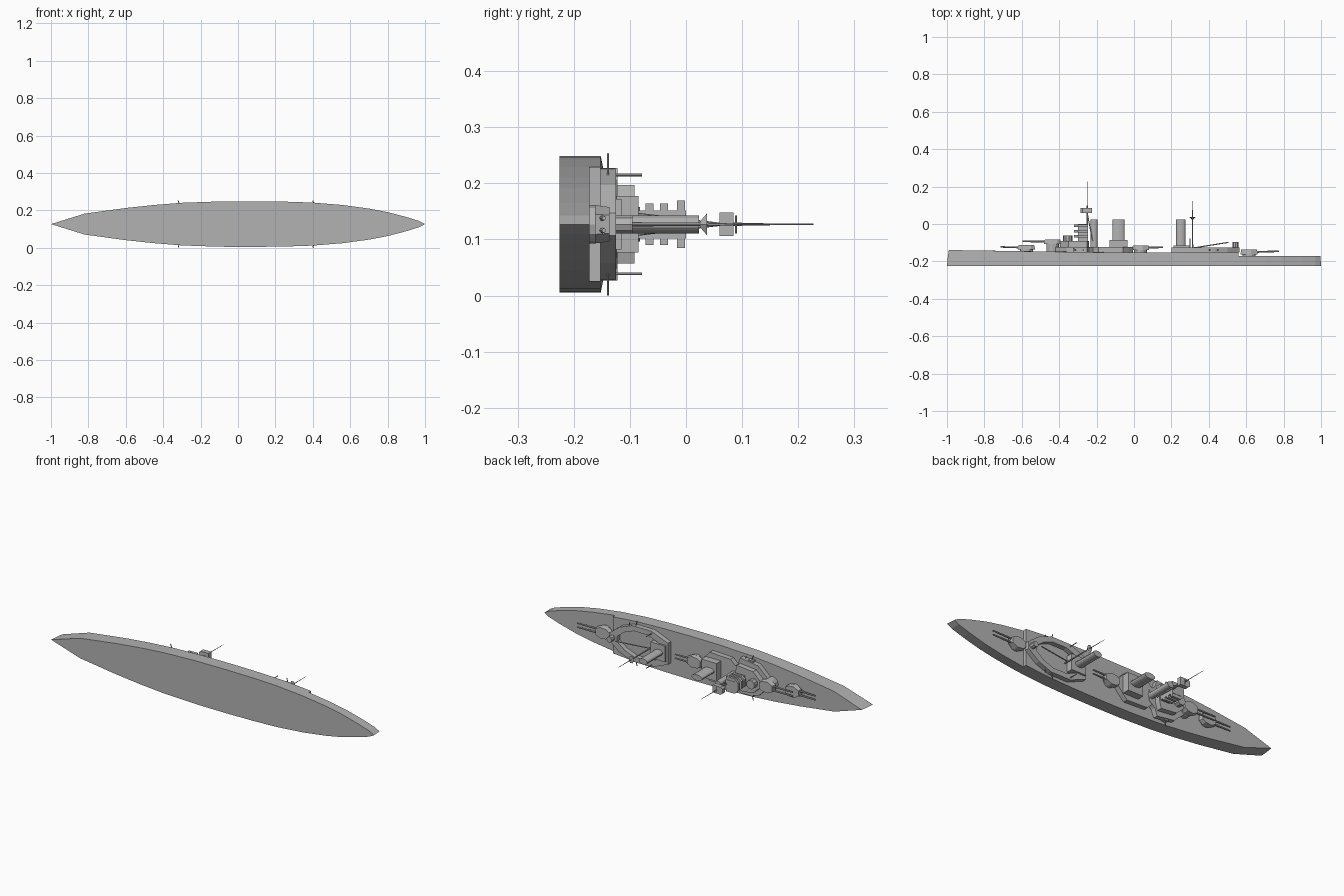
import bpy, bmesh, math
from mathutils import Vector

if "Cube" in bpy.data.objects:
    bpy.data.objects.remove(bpy.data.objects["Cube"])

# The ship lies on its side: x = length, y = height above keel, z = beam
ZC = 0.127
grey = bpy.data.materials.new("warship_grey")
grey.diffuse_color = (0.45, 0.45, 0.45, 1)
grey.use_nodes = True
grey.node_tree.nodes["Principled BSDF"].inputs["Base Color"].default_value = grey.diffuse_color


def finish(name, bm):
    bmesh.ops.recalc_face_normals(bm, faces=bm.faces)
    me = bpy.data.meshes.new(name)
    bm.to_mesh(me)
    bm.free()
    me.materials.append(grey)
    ob = bpy.data.objects.new(name, me)
    bpy.context.collection.objects.link(ob)
    return ob


def prism(name, outline, h0, h1, top=None):
    """Extrude an (x, beam) outline from height h0 to h1, optionally to another top outline."""
    bm = bmesh.new()
    a = [bm.verts.new((x, h0, ZC + w)) for x, w in outline]
    b = [bm.verts.new((x, h1, ZC + w)) for x, w in (top or outline)]
    n = len(a)
    bm.faces.new(a)
    bm.faces.new(b)
    for i in range(n):
        bm.faces.new((a[i], a[(i + 1) % n], b[(i + 1) % n], b[i]))
    return finish(name, bm)


def mirrored(half):
    """Close a one-sided outline by mirroring it over the centreline."""
    return half + [(x, -w) for x, w in reversed(half) if w > 0]


def box(name, x0, x1, half, h0, h1, w=0):
    return prism(name, [(x0, w - half), (x1, w - half), (x1, w + half), (x0, w + half)], h0, h1)


def oval(cx, rx, rw, n=12):
    return [(cx + rx * math.cos(2 * math.pi * i / n), rw * math.sin(2 * math.pi * i / n)) for i in range(n)]


def rod(name, p, q, r0, r1=None, n=8):
    """Tapered rod between two (x, height, beam) points."""
    p, q = (Vector((v[0], v[1], ZC + v[2])) for v in (p, q))
    bm = bmesh.new()
    bmesh.ops.create_cone(bm, cap_ends=True, segments=n, radius1=r0, radius2=r1 or r0, depth=(q - p).length)
    rot = (q - p).to_track_quat('Z', 'Y')
    for v in bm.verts:
        v.co = rot @ v.co + (p + q) / 2
    return finish(name, bm)


# Hull with a full-length lower body and a raised forward deck
side = [(-0.82, 0.056), (-0.6, 0.086), (-0.45, 0.102), (-0.3, 0.114), (-0.1, 0.121), (0.08, 0.122),
        (0.25, 0.120), (0.4, 0.115), (0.56, 0.102)]
aft = [(0.7, 0.083), (0.8, 0.064), (0.9, 0.038), (0.97, 0.016), (1.0, 0)]
prism("hull", mirrored([(-1, 0)] + side + aft), -0.225, -0.172,
      mirrored([(-0.995, 0)] + side + aft[:-1] + [(0.997, 0)]))
deck = prism("forward_deck", mirrored([(-0.995, 0)] + side), -0.172, -0.152,
             mirrored([(-0.99, 0)] + side))
for v in deck.data.vertices:  # sheer rising to the bow
    if v.co.y > -0.16 and v.co.x < -0.2:
        v.co.y += 0.013 * (-0.2 - v.co.x) / 0.8


def turret(name, cx, d, base, h, barrel_end, foot):
    """Twin gun turret; d is the direction the guns point along x."""
    shape = mirrored([(cx + d * 0.046, 0.018), (cx + d * 0.012, 0.034), (cx - d * 0.026, 0.030),
                      (cx - d * 0.046, 0.016)])
    roof = [(cx + (x - cx) * 0.9, w * 0.9) for x, w in shape]
    prism(name, shape, base, base + h, roof)
    prism(name + "_barbette", oval(cx, 0.034, 0.034), foot, base)
    for w in (-0.011, 0.011):
        rod(name + "_gun", (cx + d * 0.03, base + h * 0.5, w), (barrel_end, base + h * 0.6, w), 0.0055, 0.0038)


turret("fore_turret", -0.575, -1, -0.137, 0.024, -0.715, -0.152)
turret("raised_turret", -0.435, -1, -0.108, 0.026, -0.595, -0.152)
turret("mid_turret", 0.035, 1, -0.138, 0.022, 0.155, -0.152)
turret("aft_turret", 0.615, 1, -0.162, 0.026, 0.775, -0.175)

# Forward deckhouse, conning tower and stepped bridge
prism("forward_deckhouse", mirrored([(-0.42, 0.03), (-0.36, 0.085), (-0.25, 0.10), (-0.235, 0.06), (-0.2, 0.03)]),
      -0.152, -0.122)
prism("conning_deck", mirrored([(-0.395, 0.018), (-0.35, 0.06), (-0.25, 0.07), (-0.24, 0.03)]), -0.122, -0.092)
prism("conning_tower", oval(-0.355, 0.025, 0.025, 10), -0.092, -0.062)
box("bridge_tower", -0.30, -0.245, 0.025, -0.092, 0.0)
for i, (h, w) in enumerate(((-0.072, 0.037), (-0.046, 0.037), (-0.016, 0.042))):
    prism("bridge_platform_%d" % i, mirrored([(-0.32, 0.02), (-0.30, w), (-0.245, w)]), h, h + 0.014)

# Midships deckhouse around the funnels
prism("mid_deckhouse", mirrored([(-0.23, 0.035), (-0.19, 0.075), (-0.06, 0.08), (-0.03, 0.05), (-0.005, 0.02)]),
      -0.152, -0.124)
box("mid_casing", -0.13, -0.035, 0.05, -0.124, -0.085)

# Three funnels
for nm, cx, rx, rw, foot in (("fore_funnel", -0.213, 0.019, 0.016, -0.124),
                             ("mid_funnel", -0.083, 0.033, 0.016, -0.085),
                             ("aft_funnel", 0.25, 0.026, 0.016, -0.152)):
    prism(nm, oval(cx, rx, rw, 16), foot, 0.023)
box("aft_casing", 0.21, 0.30, 0.045, -0.152, -0.115)

# Aft deckhouse: an angular ring around an open well
outer = mirrored([(0.565, 0.02), (0.5, 0.07), (0.42, 0.10), (0.30, 0.10), (0.2, 0.06)])
bm = bmesh.new()
rings = []
for k, h in ((1, -0.152), (1, -0.125), (0.72, -0.125), (0.72, -0.152)):
    rings.append([bm.verts.new((0.385 + (x - 0.385) * k, h, ZC + w * k)) for x, w in outer])
for a, b in zip(rings, rings[1:]):
    for i in range(len(a)):
        j = (i + 1) % len(a)
        bm.faces.new((a[i], a[j], b[j], b[i]))
finish("aft_deckhouse", bm)
prism("aft_control", oval(0.543, 0.016, 0.016, 8), -0.125, -0.095)

# Secondary guns in shielded mounts, and boat davits, on both sides
for s in (-1, 1):
    for cx in (-0.31, 0.41):
        for w, dx in ((0.072, 0.045), (0.092, 0.0)):
            box("side_gun_house", cx + dx - 0.015, cx + dx + 0.015, 0.007, -0.152, -0.127, s * w)
            rod("side_gun", (cx + dx, -0.139, s * w), (cx + dx - 0.01, -0.139, s * (w + 0.034)), 0.0025, n=6)
    rod("boat_davit", (0.30, -0.152, s * 0.088), (0.30, -0.078, s * 0.088), 0.0025, n=6)

# Fore mast with spotting top and yards
rod("fore_mast", (-0.25, -0.09, 0), (-0.25, 0.1, 0), 0.005, 0.003)
rod("fore_topmast", (-0.25, 0.1, 0), (-0.25, 0.227, 0), 0.0022, 0.001, 6)
for w in (-0.018, 0.018):
    rod("fore_mast_leg", (-0.222, -0.09, w), (-0.25, 0.06, 0), 0.003, n=6)
prism("spotting_top", mirrored([(-0.285, 0.012), (-0.275, 0.021), (-0.225, 0.021)]), 0.06, 0.085)
rod("fore_yard", (-0.25, 0.089, -0.016), (-0.25, 0.089, 0.016), 0.0018, n=6)

# Main mast with yard and cargo boom
rod("main_mast", (0.313, -0.152, 0), (0.313, 0.04, 0), 0.004, 0.003)
rod("main_topmast", (0.313, 0.04, 0), (0.313, 0.15, 0), 0.0022, 0.001, 6)
prism("main_top", oval(0.313, 0.006, 0.006, 6), 0.025, 0.037, oval(0.313, 0.016, 0.022, 6))
rod("boom", (0.318, -0.128, 0), (0.505, -0.098, 0), 0.003)
